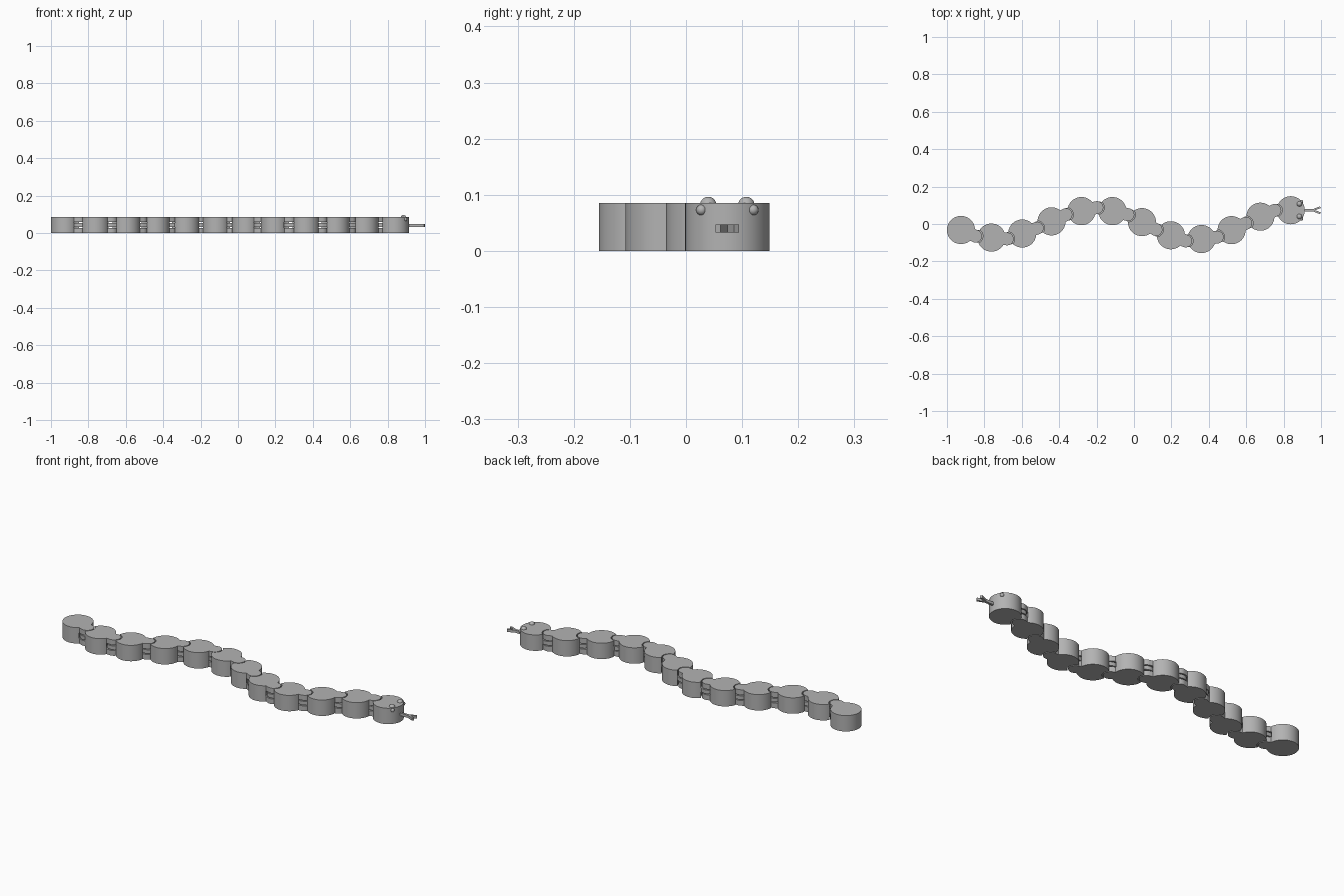
import bpy, bmesh, math
from mathutils import Matrix, Vector

default = bpy.data.objects.get("Cube")
if default:
    bpy.data.objects.remove(default)

HEIGHT, RADIUS = 0.085, 0.075
HALF = 0.085                # segment centre to hinge centre
KNUCKLE, GAP = 0.034, 0.005
LOW, HIGH = 0.03, 0.055     # hinge slit heights
HEADINGS = [-23, -5, 20, 25, 13, -13, -28, -21, 7, 26, 24, 0]

grey = bpy.data.materials.new("plain grey")
grey.use_nodes = True
colour = (0.45, 0.45, 0.45, 1)
grey.diffuse_color = colour
grey.node_tree.nodes["Principled BSDF"].inputs["Base Color"].default_value = colour


def prism(bm, points, z0, z1):
    """Extrude a closed outline between two heights."""
    face = bm.faces.new([bm.verts.new((x, y, z0)) for x, y in points])
    out = bmesh.ops.extrude_face_region(bm, geom=[face])
    moved = [g for g in out["geom"] if isinstance(g, bmesh.types.BMVert)]
    bmesh.ops.translate(bm, verts=moved, vec=(0, 0, z1 - z0))


def arc(cx, r, start, end, steps):
    angles = [start + (end - start) * i / steps for i in range(steps + 1)]
    return [(cx + r * math.cos(a), r * math.sin(a)) for a in angles]


def disc(cx, r, steps=64):
    return arc(cx, r, 0, 2 * math.pi, steps)[:-1]


def lug(side):
    """Round-ended tab reaching from inside the body to the hinge."""
    tab = arc(HALF, KNUCKLE, -math.pi / 2, math.pi / 2, 24)
    tab += [(0.04, KNUCKLE), (0.04, -KNUCKLE)]
    return [(side * x, side * y) for x, y in tab]


def make(name, bm):
    bmesh.ops.recalc_face_normals(bm, faces=bm.faces)
    mesh = bpy.data.meshes.new(name)
    bm.to_mesh(mesh)
    bm.free()
    mesh.materials.append(grey)
    obj = bpy.data.objects.new(name, mesh)
    bpy.context.collection.objects.link(obj)
    return obj


def solid(name, prisms):
    bm = bmesh.new()
    for points, z0, z1 in prisms:
        prism(bm, points, z0, z1)
    return make(name, bm)


def smooth(obj):
    bpy.ops.object.select_all(action="DESELECT")
    obj.select_set(True)
    bpy.context.view_layer.objects.active = obj
    bpy.ops.object.shade_smooth_by_angle(angle=math.radians(35))


def segment(name, has_back, has_front):
    body = solid(name, [(disc(0, RADIUS), 0, HEIGHT)])
    cuts, tabs = [], []
    socket = KNUCKLE + GAP
    if has_back:        # single middle tab, pockets above and below
        cuts += [(disc(-HALF, socket), -0.02, LOW + GAP / 2),
                 (disc(-HALF, socket), HIGH - GAP / 2, HEIGHT + 0.02)]
        tabs += [(lug(-1), LOW + GAP / 2, HIGH - GAP / 2)]
    if has_front:       # forked pair of tabs, pocket between
        cuts += [(disc(HALF, socket), LOW - GAP / 2, HIGH + GAP / 2)]
        tabs += [(lug(1), 0, LOW - GAP / 2), (lug(1), HIGH + GAP / 2, HEIGHT)]
    helpers = [solid("pocket_cutter", cuts), solid("hinge_tabs", tabs)]
    for helper, operation in zip(helpers, ("DIFFERENCE", "UNION")):
        helper.hide_render = True
        mod = body.modifiers.new(operation, "BOOLEAN")
        mod.operation, mod.object, mod.solver = operation, helper, "EXACT"
    graph = bpy.context.evaluated_depsgraph_get()
    mesh = bpy.data.meshes.new_from_object(body.evaluated_get(graph))
    body.modifiers.clear()
    body.data = mesh
    for helper in helpers:
        bpy.data.objects.remove(helper)
    smooth(body)
    return body


# Chain of hinged body segments, tail to head
last = len(HEADINGS) - 1
centre = Vector((-0.925, -0.032, 0))
for i, degrees in enumerate(HEADINGS):
    turn = math.radians(degrees)
    step = Vector((math.cos(turn), math.sin(turn), 0)) * HALF
    if i:
        centre = centre + step
    name = "head" if i == last else "tail" if i == 0 else f"body_segment_{i}"
    part = segment(name, i > 0, i < last)
    part.matrix_world = Matrix.Translation(centre) @ Matrix.Rotation(turn, 4, "Z")
    head = centre.copy()
    centre = centre + step


def ball(name, offset, r):
    bm = bmesh.new()
    bmesh.ops.create_uvsphere(bm, u_segments=24, v_segments=16, radius=r)
    obj = make(name, bm)
    obj.location = head + Vector(offset)
    smooth(obj)


# Eyes and pupils, mirrored on the head
for side, word in ((1, "left"), (-1, "right")):
    ball(word + "_eye", (0.046, side * 0.034, 0.082), 0.0145)
    ball(word + "_pupil", (0.057, side * 0.046, 0.073), 0.0095)

# Forked tongue
tip = 1 - head.x
half = [(0.06, 0.006), (0.118, 0.006), (tip - 0.006, 0.021), (tip, 0.012)]
outline = half + [(0.13, 0)] + [(x, -y) for x, y in reversed(half)]
tongue = solid("tongue", [(outline, 0.033, 0.047)])
tongue.location = head
